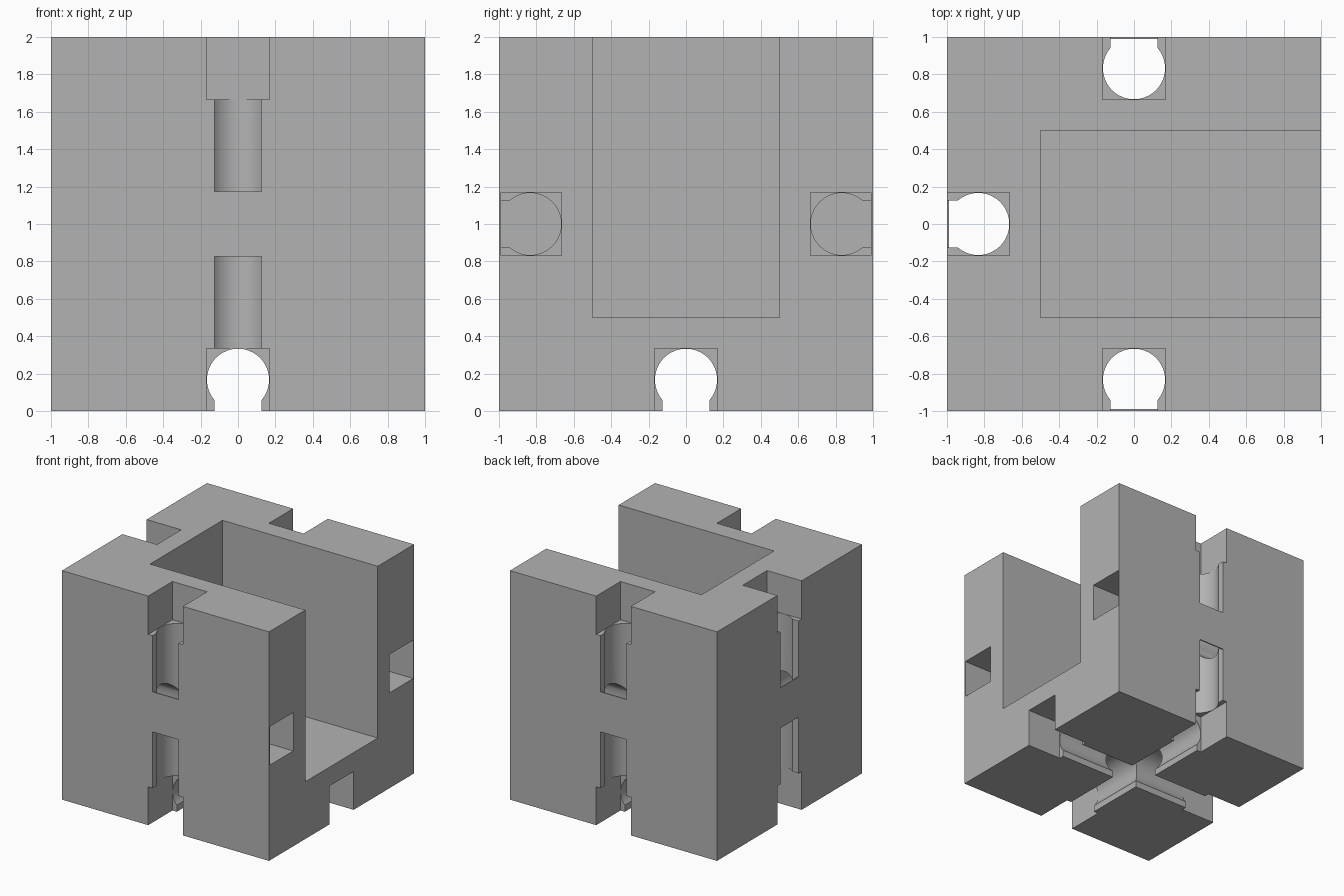
import bpy, bmesh, math
from mathutils import Vector

if "Cube" in bpy.data.objects:
    bpy.data.objects.remove(bpy.data.objects["Cube"], do_unlink=True)

X, Y, Z = Vector((1, 0, 0)), Vector((0, 1, 0)), Vector((0, 0, 1))
MID = Vector((0, 0, 1))     # centre of the block
TRACK = 0.833               # distance of every channel axis from the centre
RADIUS, SLOT, POCKET = 0.166, 0.125, 0.1675
SKIN, OUT = 0.99, 1.1       # inner side of the cover strip / beyond the block

grey = bpy.data.materials.new("plain_grey")
grey.use_nodes = True
colour = (0.45, 0.45, 0.45, 1)
grey.diffuse_color = colour
grey.node_tree.nodes["Principled BSDF"].inputs["Base Color"].default_value = colour


def make(name, bm):
    bmesh.ops.recalc_face_normals(bm, faces=bm.faces)
    mesh = bpy.data.meshes.new(name)
    bm.to_mesh(mesh)
    bm.free()
    mesh.materials.append(grey)
    obj = bpy.data.objects.new(name, mesh)
    bpy.context.collection.objects.link(obj)
    return obj


def box(name, low, high):
    low, high = Vector(low), Vector(high)
    bm = bmesh.new()
    bmesh.ops.create_cube(bm, size=1)
    for v in bm.verts:
        v.co = MID + (low + high) / 2 + v.co * (high - low)
    return make(name, bm)


def channel(axis, outward, start, end, reach):
    """Keyhole section swept along axis, its slot opening outward."""
    side = axis.cross(outward)
    a0 = math.asin(SLOT / RADIUS)
    steps = 48
    section = []
    for i in range(steps + 1):
        a = a0 + (2 * math.pi - 2 * a0) * i / steps
        section.append((RADIUS * math.sin(a), TRACK + RADIUS * math.cos(a)))
    section += [(-SLOT, reach), (SLOT, reach)]
    bm = bmesh.new()
    face = bm.faces.new([bm.verts.new(MID + axis * start + side * u + outward * v)
                         for u, v in section])
    swept = bmesh.ops.extrude_face_region(bm, geom=[face])["geom"]
    bmesh.ops.translate(bm, vec=axis * (end - start),
                        verts=[g for g in swept if isinstance(g, bmesh.types.BMVert)])
    return make("channel_cutter", bm)


def pocket(a, b, reach_a=OUT, reach_b=OUT):
    """Square pocket at the middle of the edge shared by faces a and b."""
    near = TRACK - POCKET
    side = a.cross(b)
    p = a * near + b * near - side * POCKET
    q = a * reach_a + b * reach_b + side * POCKET
    return box("pocket_cutter", [min(s, t) for s, t in zip(p, q)],
               [max(s, t) for s, t in zip(p, q)])


# Main block and the chamber open to the top and one side
block = box("slotted_block", (-1, -1, -1), (1, 1, 1))
cutters = [box("chamber_cutter", (-0.5, -0.5, -0.5), (OUT, 0.5, OUT))]

# Crossing channels in the underside
for axis in (X, Y):
    cutters.append(channel(axis, -Z, -OUT, OUT, OUT))
for face in (X, -X, Y, -Y):
    cutters.append(pocket(face, -Z))

# Upright channels, covered where the level channels pass behind them
for face in (-X, Y, -Y):
    cutters.append(channel(Z, face, -0.9, -0.175, OUT))
    cutters.append(channel(Z, face, -0.2, 0.2, SKIN))
    cutters.append(channel(Z, face, 0.175, OUT, OUT))
    cutters.append(pocket(face, Z))

# Level channels hidden behind the cover strip
for face in (Y, -Y):
    cutters.append(channel(X, face, -0.8, 0.8, SKIN))
    cutters.append(pocket(face, X, SKIN, OUT))
    cutters.append(pocket(face, -X, SKIN, SKIN))
cutters.append(channel(Y, -X, -0.8, 0.8, SKIN))

# Carve the block and discard the cutters
bpy.context.view_layer.objects.active = block
for cutter in cutters:
    mod = block.modifiers.new("carve", 'BOOLEAN')
    mod.operation = 'DIFFERENCE'
    mod.solver = 'EXACT'
    mod.object = cutter
    bpy.ops.object.modifier_apply(modifier=mod.name)
    bpy.data.objects.remove(cutter, do_unlink=True)

bpy.ops.object.select_all(action='DESELECT')
block.select_set(True)
bpy.ops.object.shade_smooth_by_angle(angle=math.radians(30))
